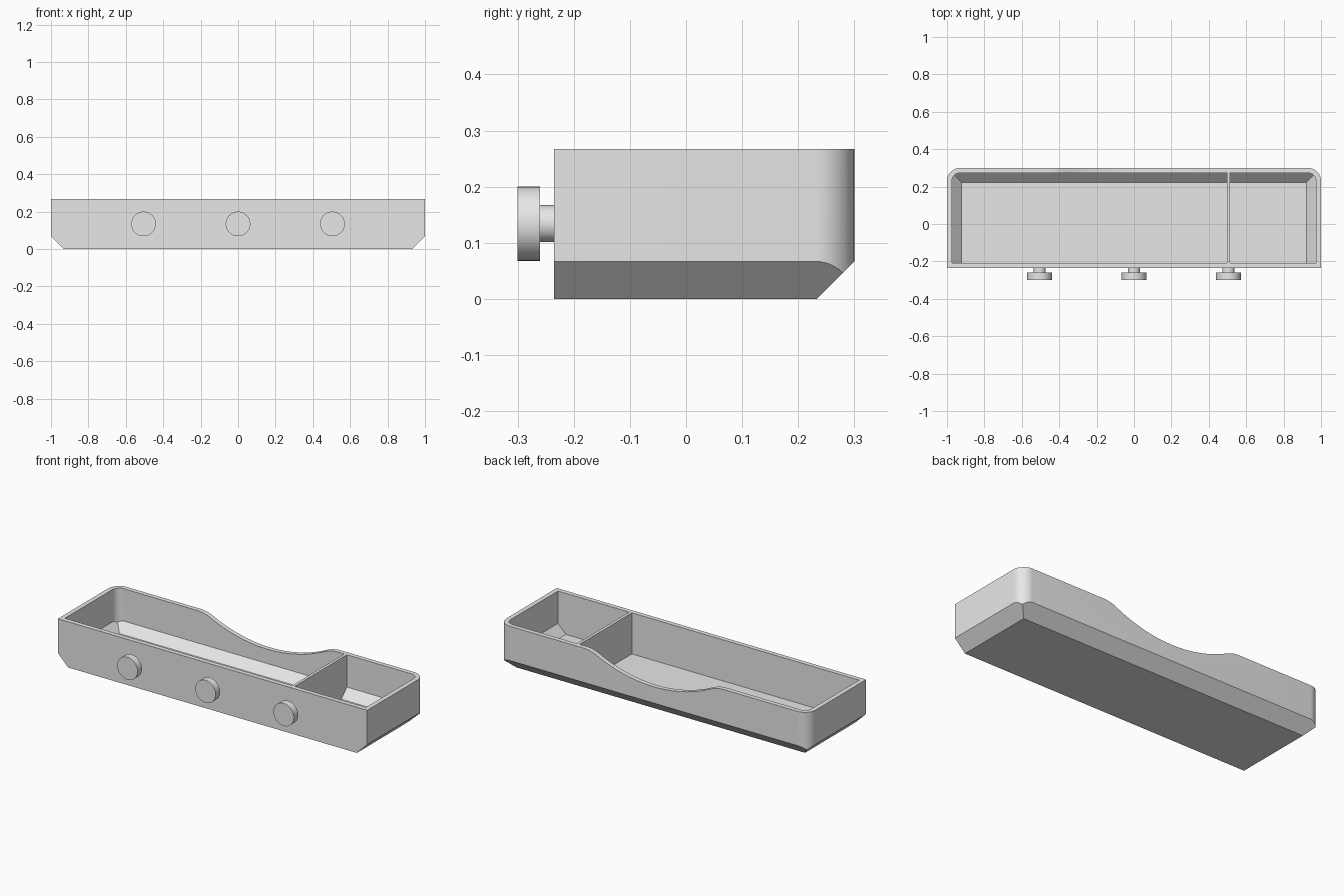
import bpy, bmesh, math
from mathutils import Vector

if "Cube" in bpy.data.objects:
    bpy.data.objects.remove(bpy.data.objects["Cube"])

TOP, FRONT, BACK, WALL = 0.267, -0.235, 0.30, 0.027
CHAMFER, RADIUS = 0.067, 0.07

grey = bpy.data.materials.new("light_grey")
grey.diffuse_color = (0.8, 0.8, 0.8, 1)
grey.use_nodes = True
grey.node_tree.nodes["Principled BSDF"].inputs["Base Color"].default_value = grey.diffuse_color


def make_object(name, bm):
    bmesh.ops.recalc_face_normals(bm, faces=bm.faces[:])
    me = bpy.data.meshes.new(name)
    bm.to_mesh(me)
    bm.free()
    me.materials.append(grey)
    ob = bpy.data.objects.new(name, me)
    bpy.context.collection.objects.link(ob)
    return ob


def extrude_outline(points, direction):
    bm = bmesh.new()
    face = bm.faces.new([bm.verts.new(p) for p in points])
    ext = bmesh.ops.extrude_face_region(bm, geom=[face])
    verts = [g for g in ext["geom"] if isinstance(g, bmesh.types.BMVert)]
    bmesh.ops.translate(bm, vec=direction, verts=verts)
    return bm


def tray_solid(name, inset, top, x_cuts=()):
    """Block with rounded back corners and 45 degree lower sides and back."""
    hx, y0, y1, r = 1 - inset, FRONT + inset, BACK - inset, RADIUS - inset
    outline = [(-hx, y0, inset), (hx, y0, inset)]
    for cx, start in ((hx - r, 0), (-hx + r, 90)):
        for i in range(13):
            a = math.radians(start + 90 * i / 12)
            outline.append((cx + r * math.cos(a), y1 - r + r * math.sin(a), inset))
    bm = extrude_outline(outline, (0, 0, top - inset))
    # planes that slice off the lower edges, moved inward by the wall thickness
    s = inset * math.sqrt(2)
    planes = [((1 - CHAMFER - s, 0, 0), (1, 0, -1)),
              ((-1 + CHAMFER + s, 0, 0), (-1, 0, -1)),
              ((0, BACK - CHAMFER - s, 0), (0, 1, -1))]
    planes += [((x, 0, 0), (side, 0, 0)) for x, side in x_cuts]
    for co, no in planes:
        cut = bmesh.ops.bisect_plane(bm, geom=bm.verts[:] + bm.edges[:] + bm.faces[:],
                                     dist=1e-6, plane_co=co,
                                     plane_no=Vector(no).normalized(), clear_outer=True)
        edges = [e for e in bm.edges if e.is_boundary]
        bmesh.ops.holes_fill(bm, edges=edges, sides=0)
    return make_object(name, bm)


def subtract(target, cutter):
    mod = target.modifiers.new(cutter.name, 'BOOLEAN')
    mod.operation, mod.solver, mod.object = 'DIFFERENCE', 'EXACT', cutter
    cutter.hide_render = True
    cutter.hide_set(True)


def smooth(ob):
    bpy.ops.object.select_all(action='DESELECT')
    ob.select_set(True)
    bpy.context.view_layer.objects.active = ob
    bpy.ops.object.shade_smooth_by_angle(angle=math.radians(25))


# tray body with two compartments, leaving the divider between them
tray = tray_solid("tray", 0, TOP)
large = tray_solid("large_compartment_cutter", WALL, 0.35, [(0.496, 1)])
small = tray_solid("small_compartment_cutter", WALL, 0.35, [(0.513, -1)])

# scoop in the back rim: one wide arc blended into the rim by two small arcs
half, depth, r_edge = 0.455, 0.105, 0.2
r_sum = (half ** 2 + depth ** 2) / (2 * depth)
r_main = r_sum - r_edge
limit = math.asin(half / r_sum)
right_side = []
for i in range(1, 13):
    a = limit * i / 12
    right_side.append((r_main * math.sin(a), TOP - depth + r_main * (1 - math.cos(a))))
for i in range(1, 9):
    a = limit * (1 - i / 8)
    right_side.append((half - r_edge * math.sin(a), TOP - r_edge * (1 - math.cos(a))))
right_side[-1] = (half, TOP + 0.0005)
curve = [(-x, z) for x, z in reversed(right_side)] + [(0, TOP - depth)] + right_side
curve += [(half, TOP + 0.1), (-half, TOP + 0.1)]
scoop = make_object("scoop_cutter", extrude_outline([(x, 0.2, z) for x, z in curve], (0, 0.2, 0)))

for cutter in (large, small, scoop):
    subtract(tray, cutter)
bpy.context.view_layer.update()
result = bpy.data.meshes.new_from_object(
    tray.evaluated_get(bpy.context.evaluated_depsgraph_get()))
tray.modifiers.clear()
tray.data = result
for cutter in (large, small, scoop):
    bpy.data.objects.remove(cutter)
smooth(tray)

# three front knobs: narrow stem and wide disc turned around the y axis
KNOB_Z, SEGMENTS = 0.134, 48
profile = [(0.033, FRONT + 0.005), (0.033, -0.26), (0.066, -0.26), (0.066, -0.30)]
for label, kx in (("left", -0.505), ("middle", 0), ("right", 0.505)):
    bm = bmesh.new()
    rings = []
    for r, y in profile:
        angles = [2 * math.pi * i / SEGMENTS for i in range(SEGMENTS)]
        rings.append([bm.verts.new((kx + r * math.cos(a), y, KNOB_Z + r * math.sin(a)))
                      for a in angles])
    for lo, hi in zip(rings, rings[1:]):
        for i in range(SEGMENTS):
            j = (i + 1) % SEGMENTS
            bm.faces.new((lo[i], lo[j], hi[j], hi[i]))
    bm.faces.new(rings[0])
    bm.faces.new(rings[-1])
    smooth(make_object(label + "_knob", bm))
